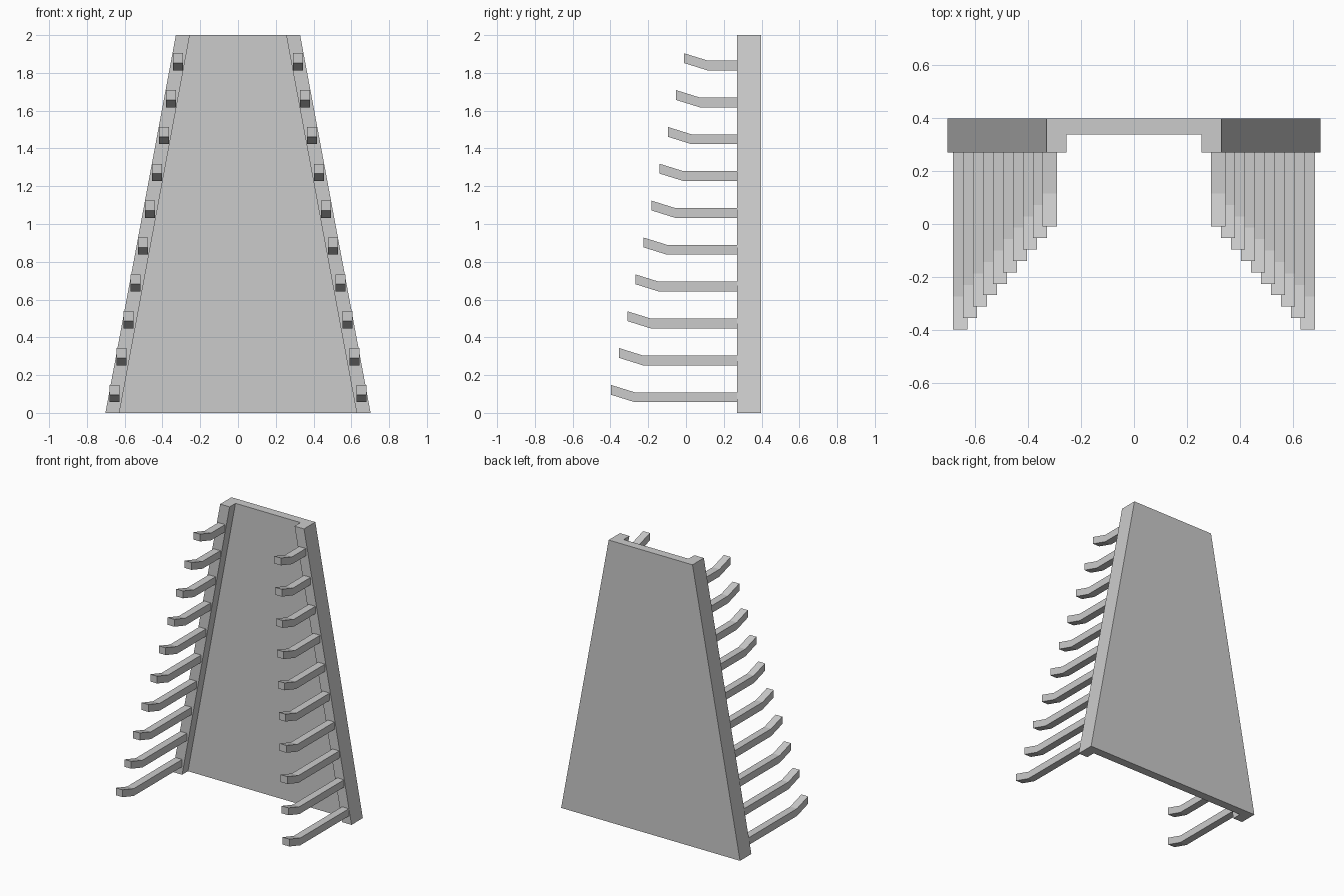
import bpy, bmesh
from mathutils import Vector

if "Cube" in bpy.data.objects:
    bpy.data.objects.remove(bpy.data.objects["Cube"])

BACK, PANEL_FRONT, RAIL_FRONT = 0.397, 0.336, 0.27
HALF_BOTTOM, HALF_TOP, RAIL_W, HEIGHT = 0.702, 0.329, 0.074, 2.0
PEGS = 10


def prism(name, profile, direction):
    """Extrude a closed planar outline along a direction vector."""
    bm = bmesh.new()
    face = bm.faces.new([bm.verts.new(p) for p in profile])
    ext = bmesh.ops.extrude_face_region(bm, geom=[face])
    verts = [g for g in ext["geom"] if isinstance(g, bmesh.types.BMVert)]
    bmesh.ops.translate(bm, verts=verts, vec=Vector(direction))
    bmesh.ops.recalc_face_normals(bm, faces=bm.faces)
    mesh = bpy.data.meshes.new(name)
    bm.to_mesh(mesh)
    bm.free()
    obj = bpy.data.objects.new(name, mesh)
    bpy.context.collection.objects.link(obj)
    return obj


# Tapered back panel, set between the rails
b, t = HALF_BOTTOM - RAIL_W, HALF_TOP - RAIL_W
prism("back_panel",
      [(-b, BACK, 0), (b, BACK, 0), (t, BACK, HEIGHT), (-t, BACK, HEIGHT)],
      (0, PANEL_FRONT - BACK, 0))

for side, s in (("left", -1), ("right", 1)):
    # Slanted side rail
    prism(f"{side}_rail",
          [(s * b, BACK, 0), (s * HALF_BOTTOM, BACK, 0),
           (s * HALF_TOP, BACK, HEIGHT), (s * t, BACK, HEIGHT)],
          (0, RAIL_FRONT - BACK, 0))

    # Holder pegs with upturned tips, shorter towards the top
    for i in range(PEGS):
        f = i / (PEGS - 1)
        z = 0.057 + f * 1.756
        tip = -0.397 + f * 0.387
        bend = tip + 0.125
        x = s * (0.654 - f * 0.337) - 0.0265
        side_view = [(RAIL_FRONT + 0.01, z), (bend, z), (tip, z + 0.039),
                     (tip, z + 0.091), (bend, z + 0.052),
                     (RAIL_FRONT + 0.01, z + 0.052)]
        prism(f"{side}_peg_{i + 1}", [(x, py, pz) for py, pz in side_view],
              (0.053, 0, 0))
